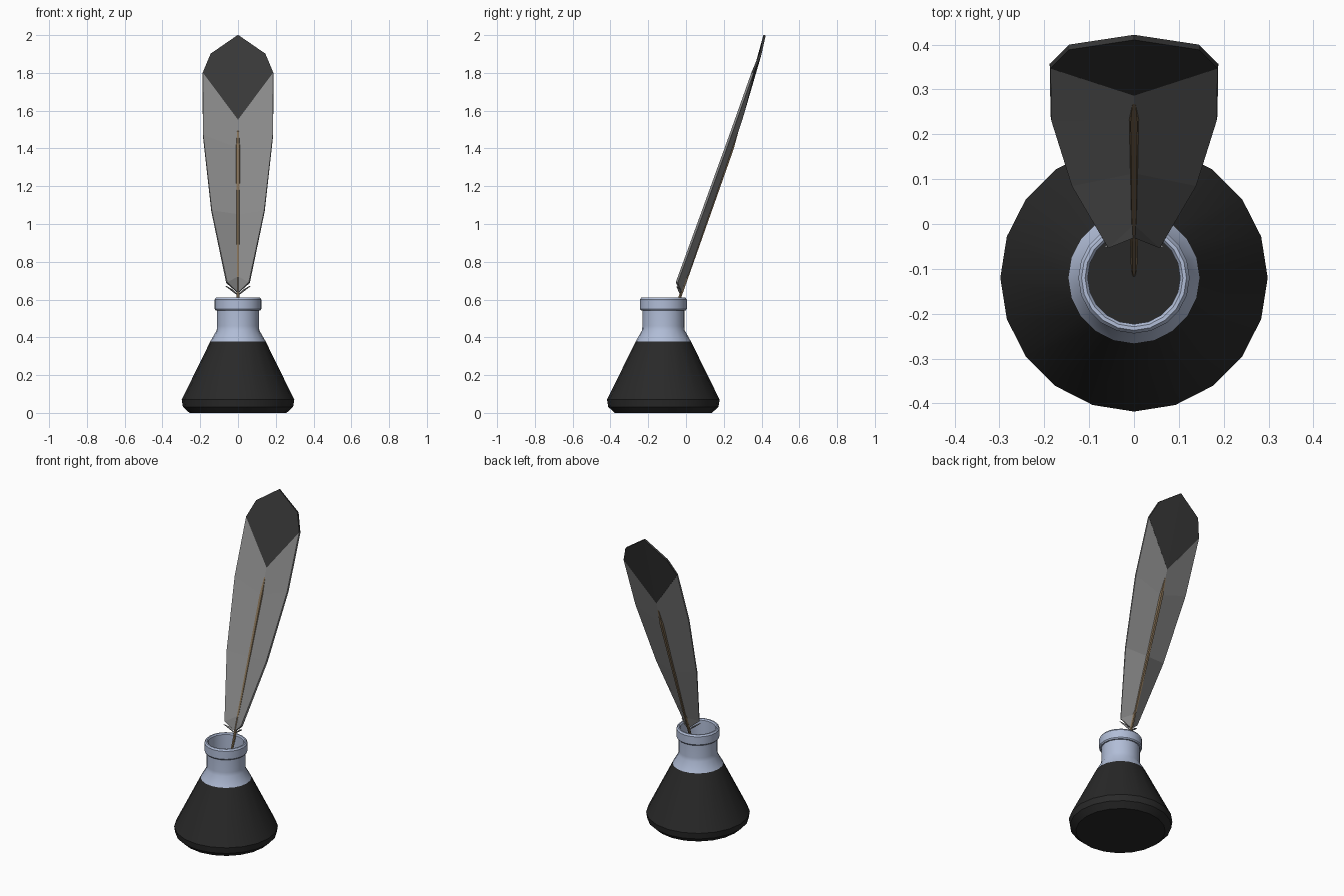
import bpy, math
from mathutils import Vector

if "Cube" in bpy.data.objects:
    bpy.data.objects.remove(bpy.data.objects["Cube"])

CY = -0.12      # bottle axis


def material(name, rgb):
    m = bpy.data.materials.new(name)
    m.diffuse_color = (*rgb, 1)
    m.use_nodes = True
    m.node_tree.nodes["Principled BSDF"].inputs["Base Color"].default_value = m.diffuse_color
    return m


GLASS = material("pale_glass", (0.44, 0.51, 0.68))
INK = material("black_ink", (0.022, 0.022, 0.022))
VANE = material("grey_vane", (0.25, 0.25, 0.25))
TIP = material("dark_tip", (0.04, 0.04, 0.04))
QUILL = material("brown_quill", (0.23, 0.16, 0.09))


def make(name, verts, faces, mat, thickness=0):
    me = bpy.data.meshes.new(name)
    me.from_pydata([tuple(v) for v in verts], [], faces)
    me.materials.append(mat)
    ob = bpy.data.objects.new(name, me)
    bpy.context.collection.objects.link(ob)
    if thickness:
        s = ob.modifiers.new("thickness", 'SOLIDIFY')
        s.thickness, s.offset = thickness, 0
    return ob


def loft(name, rings, mat, closed=False):
    """Skin a list of equal vertex rings; cap the ends or join them."""
    n, k = len(rings[0]), len(rings)
    faces = []
    for j in range(k if closed else k - 1):
        a, b = j * n, (j + 1) % k * n
        faces += [(a + i, a + (i + 1) % n, b + (i + 1) % n, b + i) for i in range(n)]
    if not closed:
        faces += [tuple(reversed(range(n))), tuple(range((k - 1) * n, k * n))]
    return make(name, [v for r in rings for v in r], faces, mat)


def lathe(name, profile, mat, closed=False, n=20):
    rings = [[(r * math.cos(2 * math.pi * i / n), CY + r * math.sin(2 * math.pi * i / n), z)
              for i in range(n)] for r, z in profile]
    ob = loft(name, rings, mat, closed)
    bpy.ops.object.select_all(action='DESELECT')
    bpy.context.view_layer.objects.active = ob
    ob.select_set(True)
    bpy.ops.object.shade_smooth_by_angle(angle=math.radians(25))


# Ink-filled body and hollow glass neck with rim
lathe("ink_body", [(0.257, 0), (0.292, 0.032), (0.298, 0.07), (0.146, 0.379)], INK)
lathe("glass_neck", [(0.146, 0.379), (0.113, 0.437), (0.111, 0.46), (0.111, 0.543),
                     (0.119, 0.543), (0.124, 0.55), (0.124, 0.6), (0.117, 0.61),
                     (0.109, 0.61), (0.103, 0.602), (0.103, 0.44), (0.138, 0.379)],
      GLASS, closed=True)


def spine(z):
    return Vector((0, -0.025 + (z - 0.635) * 0.346, z))


# Feather vane: two halves folded along the spine
centre = [spine(z) for z in (0.635, 0.72, 1.05, 1.4, 1.55)]
edge = [(0.06, -0.049, 0.69), (0.14, 0.09, 1.07), (0.185, 0.235, 1.47), (0.187, 0.352, 1.8)]
left = [(-x, y, z) for x, y, z in edge]
faces = [(0, 5, 1), (0, 1, 9)]
for i in range(3):
    faces += [(i + 1, i + 5, i + 6, i + 2), (i + 1, i + 2, i + 10, i + 9)]
make("feather_vane", centre + edge + left, faces, VANE, 0.012)

# Dark feather tip
make("feather_tip", [centre[4], edge[3], (0.145, 0.394, 1.9), (0, 0.416, 2.0),
                     (-0.145, 0.394, 1.9), left[3]], [(0, 1, 2, 3), (0, 3, 4, 5)], TIP, 0.012)

# Downy barbs at the vane base
for side, label in ((1, "right"), (-1, "left")):
    make("barb_" + label, [(0, -0.03, 0.622), (side * 0.065, -0.052, 0.672),
                           (side * 0.03, -0.028, 0.652)], [(0, 1, 2)], VANE, 0.005)

# Tapered quill shaft running down into the ink
along = Vector((0, 0.346, 1)).normalized()
across = Vector((0, along.z, -along.y))
rings = []
for z, r in ((0.36, 0.002), (0.42, 0.007), (0.635, 0.009), (1.4, 0.015), (1.56, 0.002)):
    rings.append([spine(z) + r * (Vector((1, 0, 0)) * math.cos(math.pi * i / 3)
                                  + across * math.sin(math.pi * i / 3)) for i in range(6)])
loft("quill_shaft", rings, QUILL)
